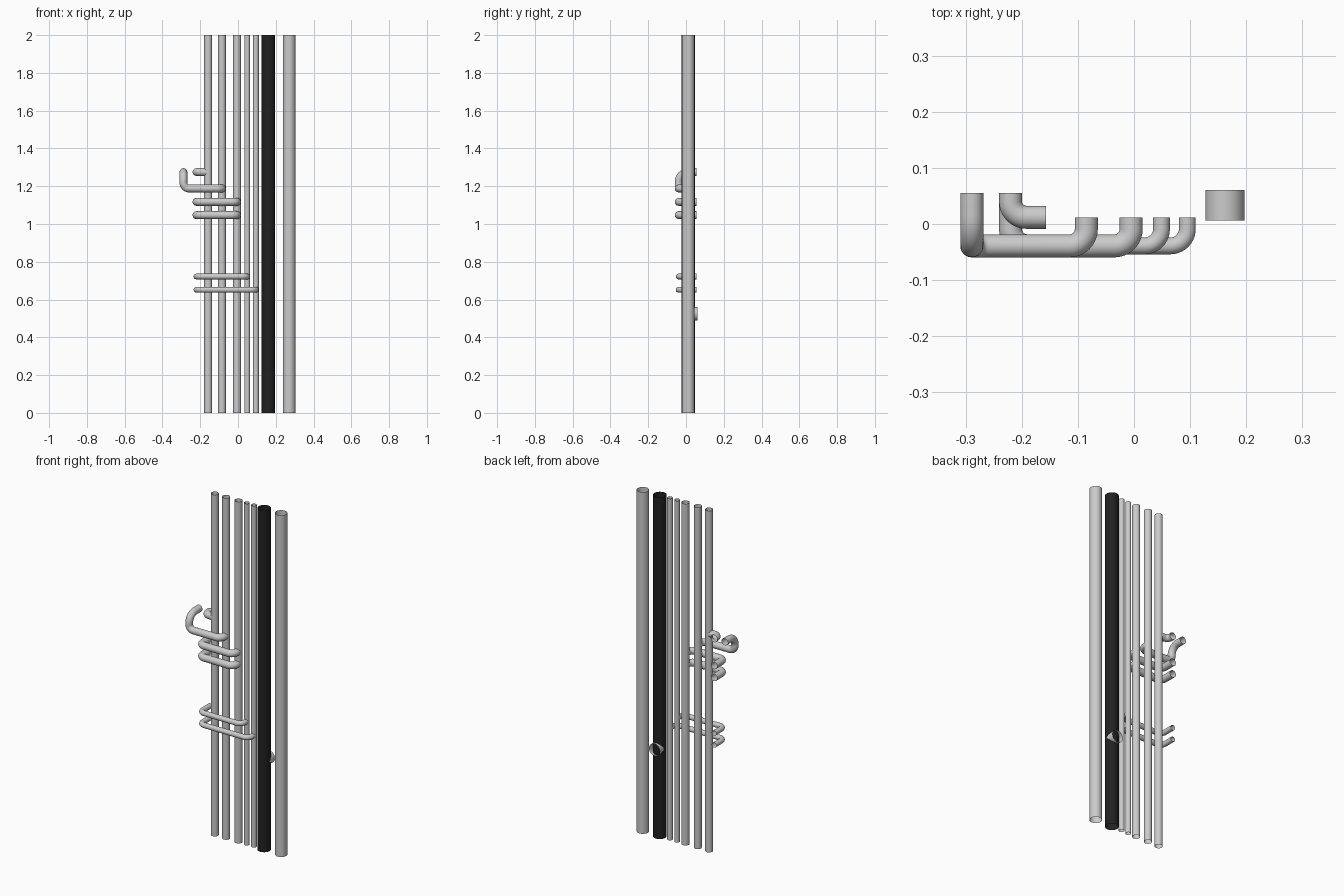
import bpy, bmesh, math
from mathutils import Vector

if "Cube" in bpy.data.objects:
    bpy.data.objects.remove(bpy.data.objects["Cube"])

Y = 0.012   # depth of the row of risers


def rounded_path(points, radii, steps=10):
    """Replace every inner corner by a circular arc; returns (point, tangent)."""
    pts = [Vector(p) for p in points]
    out = [(pts[0], (pts[1] - pts[0]).normalized())]
    for i in range(1, len(pts) - 1):
        a = (pts[i] - pts[i - 1]).normalized()
        b = (pts[i + 1] - pts[i]).normalized()
        r = radii[i - 1]
        centre = pts[i] - a * r + b * r
        for k in range(steps + 1):
            t = math.pi / 2 * k / steps
            c, s = math.cos(t), math.sin(t)
            out.append((centre - b * r * c + a * r * s, a * c + b * s))
    out.append((pts[-1], (pts[-1] - pts[-2]).normalized()))
    return out


def pipe(name, points, r, radii=(), sides=32, material=None):
    """Open thin-walled tube swept along a path with rounded corners."""
    bm = bmesh.new()
    rings, normal, prev = [], None, None
    for p, t in rounded_path(points, radii):
        if normal is None:
            normal = t.orthogonal().normalized()
        else:
            normal = prev.rotation_difference(t) @ normal
        prev = t
        side = t.cross(normal)
        rings.append([bm.verts.new(p + r * (normal * math.cos(q) + side * math.sin(q)))
                      for q in (2 * math.pi * k / sides for k in range(sides))])
    for lo, hi in zip(rings, rings[1:]):
        for k in range(sides):
            j = (k + 1) % sides
            bm.faces.new((lo[k], lo[j], hi[j], hi[k]))
    for f in bm.faces:
        f.smooth = True
    mesh = bpy.data.meshes.new(name)
    bm.to_mesh(mesh)
    bm.free()
    obj = bpy.data.objects.new(name, mesh)
    bpy.context.collection.objects.link(obj)
    if material:
        mesh.materials.append(material)
    return obj


black = bpy.data.materials.new("black_pipe")
black.diffuse_color = (0.015, 0.015, 0.015, 1)
black.use_nodes = True
black.node_tree.nodes["Principled BSDF"].inputs["Base Color"].default_value = black.diffuse_color

# vertical risers
for name, x, r, mat in (
        ("riser_left", -0.158, 0.021, None),
        ("riser_second", -0.085, 0.021, None),
        ("riser_third", -0.005, 0.021, None),
        ("riser_thin_a", 0.049, 0.015, None),
        ("riser_thin_b", 0.095, 0.015, None),
        ("riser_waste", 0.161, 0.036, black),
        ("riser_vent", 0.271, 0.033, None)):
    pipe(name, [(x, Y, 0), (x, Y, 2)], r, material=mat)

# branches that pass in front of the risers and turn to the back
for name, x, z, r in (
        ("branch_upper", -0.005, 1.117, 0.0205),
        ("branch_lower", -0.005, 1.047, 0.0205),
        ("branch_thin_upper", 0.049, 0.722, 0.015),
        ("branch_thin_lower", 0.095, 0.652, 0.015)):
    pipe(name, [(x, Y, z), (x, -0.039, z), (-0.22, -0.039, z), (-0.22, 0.055, z)],
         r, (0.03, 0.03))

# short side elbow on the left riser
pipe("branch_elbow", [(-0.157, Y, 1.275), (-0.22, Y, 1.275), (-0.22, 0.055, 1.275)],
     0.0205, (0.028,))

# branch with a raised hook end
pipe("branch_hook", [(-0.085, Y, 1.188), (-0.085, -0.039, 1.188), (-0.289, -0.039, 1.188),
                     (-0.289, -0.039, 1.275), (-0.289, 0.055, 1.275)],
     0.0205, (0.03, 0.03, 0.052))

# waste connection at the back of the black riser
pipe("waste_stub", [(0.162, 0.006, 0.525), (0.162, 0.061, 0.525)], 0.035)
